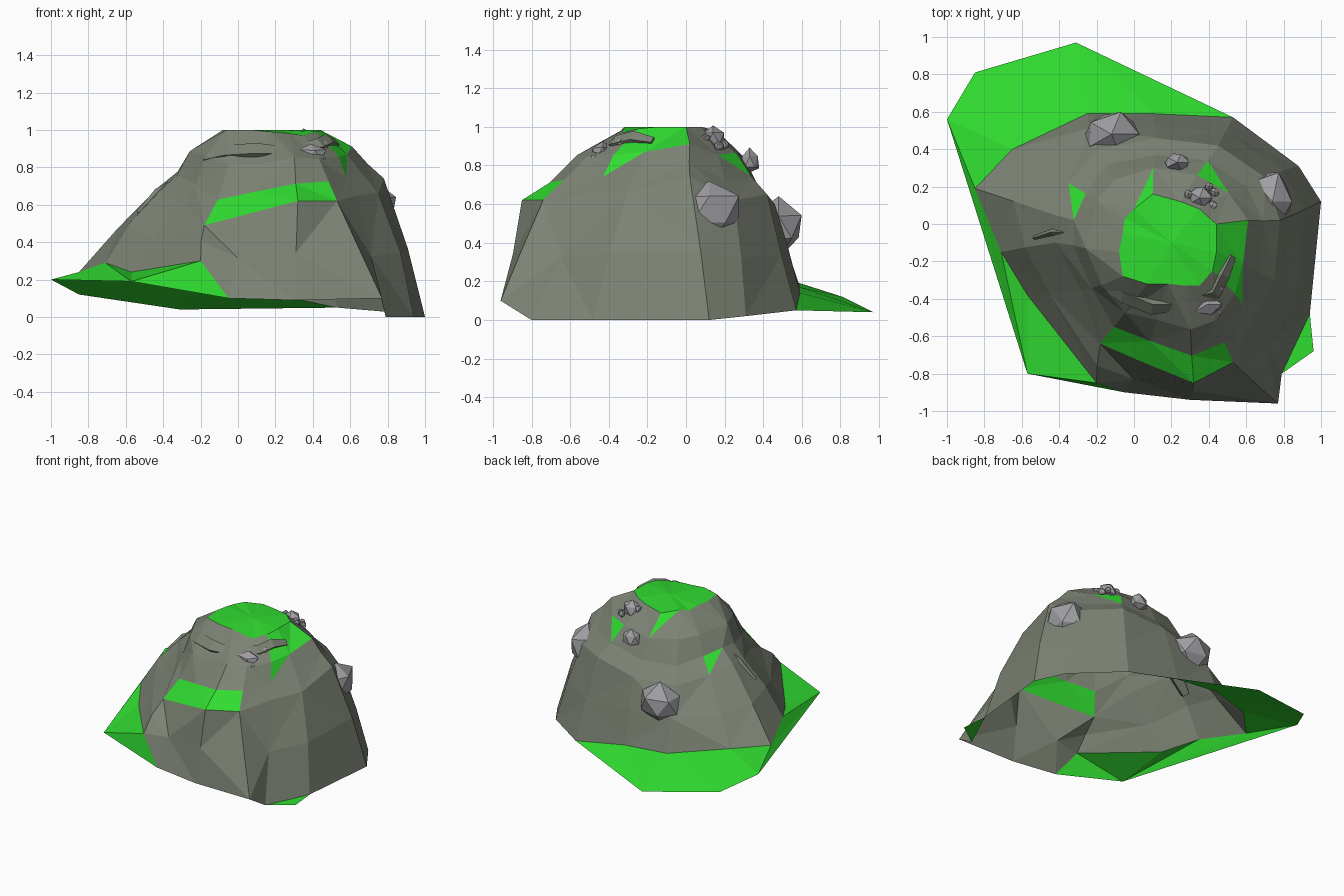
import bpy, bmesh, random
from mathutils import Vector

if "Cube" in bpy.data.objects:
    bpy.data.objects.remove(bpy.data.objects["Cube"])

random.seed(4)

def material(name, rgb):
    m = bpy.data.materials.new(name)
    m.diffuse_color = (*rgb, 1)
    m.use_nodes = True
    m.node_tree.nodes["Principled BSDF"].inputs["Base Color"].default_value = m.diffuse_color
    return m

STONE = material("hill_stone", (0.20, 0.225, 0.175))
GRASS = material("grass", (0.03, 0.72, 0.03))
ROCK = material("boulder_stone", (0.35, 0.34, 0.36))

def finish(bm, name, mats):
    me = bpy.data.meshes.new(name)
    bm.to_mesh(me)
    bm.free()
    for m in mats:
        me.materials.append(m)
    ob = bpy.data.objects.new(name, me)
    bpy.context.collection.objects.link(ob)
    return ob

# Hill outlines, counter-clockwise from the front: foot, shoulder, crown
foot = [(.3, -.94, .09), (.77, -.96, .1), (.79, -.8, 0), (.94, -.48, 0), (1, .12, 0),
        (.88, .31, .02), (.53, .57, .05), (.1, .59, .14), (-.25, .59, .17), (-.65, .4, .24),
        (-.85, .19, .24), (-.71, -.15, .29), (-.57, -.38, .24), (-.2, -.85, .3), (-.05, -.9, .1)]
shoulder = [(.32, -.85, .62), (.53, -.74, .62), (.64, -.5, .65), (.75, -.3, .66), (.78, .02, .74),
            (.7, .25, .62), (.45, .42, .65), (.12, .46, .6), (-.2, .4, .6), (-.35, .22, .65),
            (-.43, .05, .69), (-.42, -.1, .67), (-.28, -.36, .6), (-.18, -.64, .49), (.05, -.74, .55)]
crown = [(.28, -.33, .98), (.35, -.33, .97), (.42, -.25, .99), (.44, -.15, 1), (.44, 0, 1),
         (.35, .08, 1), (.25, .12, .99), (.1, .16, .98), (0, .08, 1), (-.05, .03, .99),
         (-.06, -.05, 1), (-.08, -.15, 1), (-.06, -.28, 1), (.07, -.32, 1), (.18, -.32, .99)]
N = len(foot)
CENTRE = Vector((.2, -.12))

def blend(a, b, t, bulge, jit):
    """Ring between two outlines, pushed outward and roughened."""
    ring = []
    for p, q in zip(a, b):
        v = Vector(p).lerp(Vector(q), t)
        out = (v.xy - CENTRE).normalized().to_3d()
        v += out * (bulge + random.uniform(-jit, jit))
        v.z += bulge * .4 + random.uniform(-jit, jit)
        ring.append(v)
    return ring

rings = [foot,
         blend(foot, shoulder, .5, .01, .018),
         shoulder,
         blend(shoulder, crown, .28, .0, .01),
         blend(shoulder, crown, .6, .03, .012),
         crown]
# (band, column) of grassy facets, and those only half grassy
grassy = {(2, 13), (2, 14), (2, 0), (2, 9), (3, 5), (4, 3), (4, 2), (4, 7), (3, 2)}
half_grassy = {(3, 5), (2, 9), (3, 2), (4, 7)}

# Hill: open-bottomed faceted shell
bm = bmesh.new()
rows = [[bm.verts.new(p) for p in r] for r in rings]
for b in range(len(rows) - 1):
    for i in range(N):
        j = (i + 1) % N
        a, c, d, e = rows[b][i], rows[b][j], rows[b + 1][j], rows[b + 1][i]
        tris = [(a, c, d), (a, d, e)] if (i + b) % 2 else [(a, c, e), (c, d, e)]
        for k, t in enumerate(tris):
            bare = (b, i) in half_grassy and k == 0
            bm.faces.new(t).material_index = int((b, i) in grassy and not bare)
top = bm.verts.new((.2, -.1, 1.0))
for i in range(N):
    bm.faces.new((rows[-1][i], rows[-1][(i + 1) % N], top)).material_index = 1
finish(bm, "hill", [STONE, GRASS])

# Grass skirts around the foot of the hill
def skirt(name, inner, outer):
    bm = bmesh.new()
    bm.faces.new([bm.verts.new(p) for p in inner + outer[::-1]])
    bmesh.ops.triangulate(bm, faces=bm.faces[:])
    if sum(f.normal.z for f in bm.faces) < 0:
        bmesh.ops.reverse_faces(bm, faces=bm.faces[:])
    finish(bm, name, [GRASS])

corner = (-.57, -.8, .19)
skirt("back_grass", foot[6:11], [(-.31, .97, .04), (-.85, .81, .12), (-1, .56, .2)])
skirt("left_grass", foot[10:12], [(-1, .56, .2), corner])
skirt("left_bank_grass", foot[11:14], [corner])
skirt("front_left_grass", foot[13:15], [corner])
skirt("front_right_grass", foot[2:4], [(.96, -.68, 0)])

# Boulders: rough icosahedra
def boulder(name, loc, size):
    bm = bmesh.new()
    bmesh.ops.create_icosphere(bm, subdivisions=1, radius=1)
    for v in bm.verts:
        r = random.uniform(.85, 1.15)
        v.co = Vector([l + c * s * r for l, c, s in zip(loc, v.co, size)])
    finish(bm, name, [ROCK])

boulder("right_boulder", (.74, .12, .57), (.125, .19, .17))
boulder("back_boulder", (-.12, .48, .48), (.18, .14, .14))
boulder("rear_boulder", (.23, .33, .82), (.075, .05, .065))
boulder("front_boulder", (.39, -.43, .865), (.08, .07, .06))
boulder("crown_boulder", (.35, .14, .94), (.07, .06, .06))
for k, (x, y, z) in enumerate([(.42, .1, .94), (.29, .16, .96), (.43, .17, .9), (.4, .2, .91),
                               (.46, -.34, .92), (.33, -.42, .89), (.45, -.47, .84)]):
    boulder(f"pebble_{k}", (x, y, z), (.025, .025, .025))

# Rocky ridges: four-sided tapered sweeps
def ridge(name, pts, r):
    bm = bmesh.new()
    pts = [Vector(p) for p in pts]
    last = len(pts) - 1
    prev = None
    for k, p in enumerate(pts):
        d = pts[min(k + 1, last)] - pts[max(k - 1, 0)]
        side = d.cross(Vector((0, 0, 1))).normalized()
        up = side.cross(d).normalized()
        w = r * (.6 if k in (0, last) else 1)
        ring = [bm.verts.new(p + o * w) for o in (side, up, -side, -up)]
        if prev:
            for i in range(4):
                bm.faces.new((prev[i], prev[(i + 1) % 4], ring[(i + 1) % 4], ring[i]))
        else:
            bm.faces.new(ring)
        prev = ring
    bm.faces.new(prev)
    bmesh.ops.recalc_face_normals(bm, faces=bm.faces[:])
    finish(bm, name, [STONE])

ridge("right_ridge", [(.3, -.4, .89), (.43, -.36, .91), (.47, -.27, .935), (.52, -.17, .92)], .045)
ridge("front_ridge", [(-.17, -.3, .84), (-.05, -.37, .865), (.1, -.43, .875), (.28, -.43, .875)], .055)
ridge("left_spur", [(-.52, -.07, .54), (-.41, -.04, .64), (-.3, -.05, .7), (-.2, -.06, .82)], .055)
